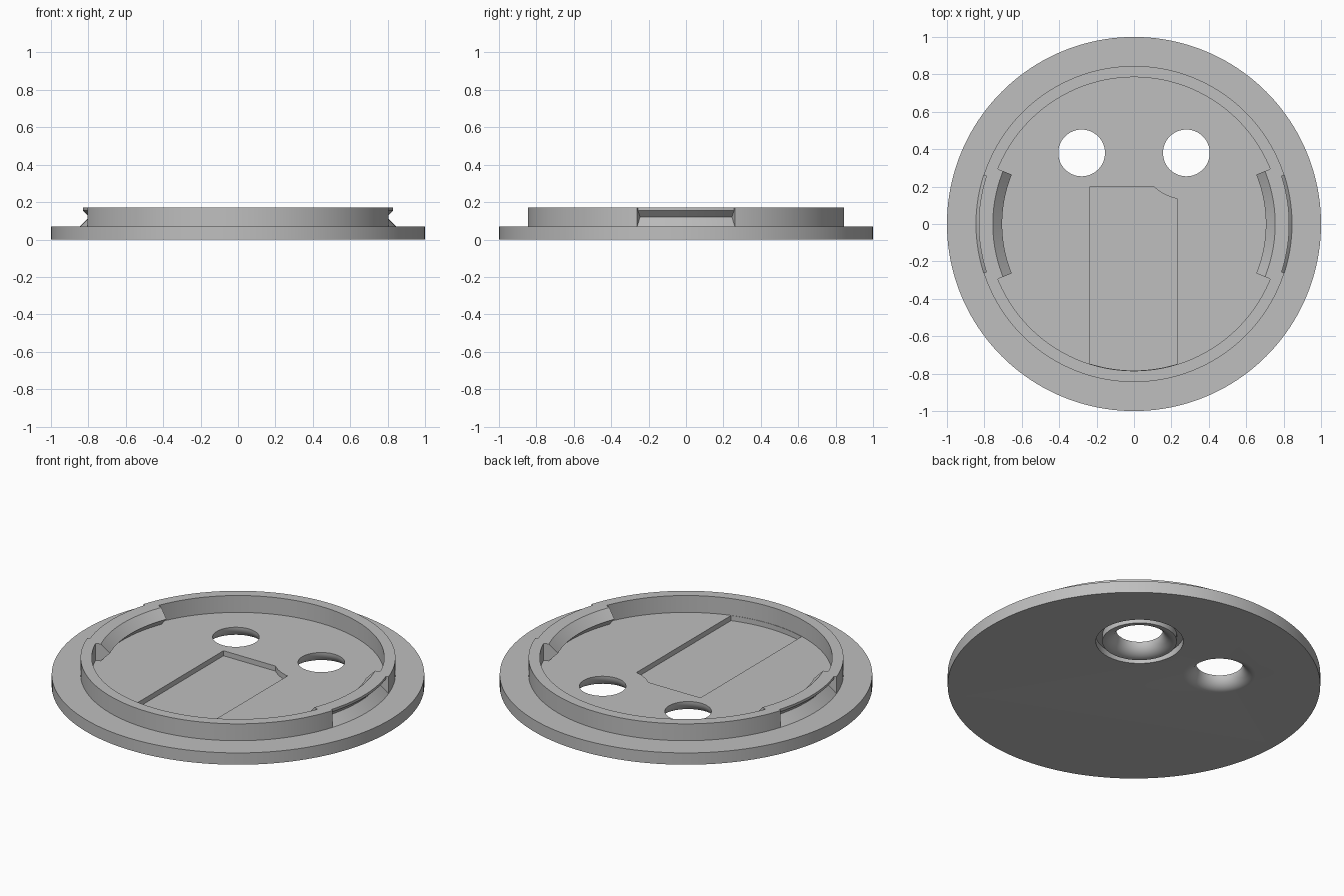
import bpy, bmesh, math

if "Cube" in bpy.data.objects:
    bpy.data.objects.remove(bpy.data.objects["Cube"])

grey = bpy.data.materials.new("plain_grey")
grey.diffuse_color = (0.52, 0.52, 0.52, 1)
grey.use_nodes = True
grey.node_tree.nodes["Principled BSDF"].inputs["Base Color"].default_value = grey.diffuse_color


def make(name, bm):
    bmesh.ops.recalc_face_normals(bm, faces=bm.faces)
    me = bpy.data.meshes.new(name)
    bm.to_mesh(me)
    bm.free()
    ob = bpy.data.objects.new(name, me)
    bpy.context.collection.objects.link(ob)
    me.materials.append(grey)
    return ob


def sector(name, profile, a0, a1, n, centre=(0, 0)):
    """Sweep a closed (radius, z) profile round the z axis, capped if it is not a full turn."""
    bm = bmesh.new()
    full = a1 - a0 >= 360
    rings = []
    for i in range(n if full else n + 1):
        a = math.radians(a0 + (a1 - a0) * i / n)
        rings.append([bm.verts.new((centre[0] + r * math.cos(a), centre[1] + r * math.sin(a), z))
                      for r, z in profile])
    k = len(profile)
    for i in range(n):
        p, q = rings[i], rings[(i + 1) % len(rings)]
        for j in range(k):
            bm.faces.new((p[j], p[(j + 1) % k], q[(j + 1) % k], q[j]))
    if not full:
        bm.faces.new(rings[0])
        bm.faces.new(rings[-1])
    bmesh.ops.remove_doubles(bm, verts=bm.verts, dist=1e-6)
    return make(name, bm)


def prism(name, outline, z0, z1):
    bm = bmesh.new()
    face = bm.faces.new([bm.verts.new((x, y, z0)) for x, y in outline])
    ext = bmesh.ops.extrude_face_region(bm, geom=[face])
    for v in ext["geom"]:
        if isinstance(v, bmesh.types.BMVert):
            v.co.z = z1
    return make(name, bm)


def arc(cx, cy, r, a0, a1, n):
    return [(cx + r * math.cos(math.radians(a0 + (a1 - a0) * i / n)),
             cy + r * math.sin(math.radians(a0 + (a1 - a0) * i / n))) for i in range(n + 1)]


def cut(target, cutter):
    mod = target.modifiers.new("cut", 'BOOLEAN')
    mod.operation = 'DIFFERENCE'
    mod.solver = 'EXACT'
    mod.object = cutter
    cutter.hide_render = True
    bpy.context.view_layer.objects.active = target
    bpy.ops.object.modifier_apply(modifier=mod.name)
    bpy.data.objects.remove(cutter)


T, TOP = 0.07, 0.17          # plate thickness, rim height
R_OUT, R_IN = 0.845, 0.785   # rim radii
HX, HY, HR = 0.28, 0.38, 0.125

# Base plate
plate = prism("base_plate", arc(0, 0, 1, 0, 360, 160)[:-1], 0, T)

# Two holes, rounded over on the underside
fillet = [(HR + T - T * math.sin(math.radians(a)), T - T * math.cos(math.radians(a)))
          for a in range(0, 91, 9)]
hole = [(0, -0.02), (HR + T, -0.02)] + fillet + [(HR, 0.1), (0, 0.1)]
for s in (-1, 1):
    bm = bmesh.new()
    verts = [bm.verts.new((r, 0, z)) for r, z in hole]
    edges = [bm.edges.new(verts[i:i + 2]) for i in range(len(verts) - 1)]
    bmesh.ops.spin(bm, geom=verts + edges, cent=(0, 0, 0), axis=(0, 0, 1),
                   angle=math.tau, steps=64)
    bmesh.ops.remove_doubles(bm, verts=bm.verts, dist=1e-5)
    bmesh.ops.translate(bm, verts=bm.verts, vec=(s * HX, HY, 0))
    cut(plate, make("hole_cutter", bm))

# Ring groove round the right hole, on the underside
cut(plate, sector("groove_cutter", [(0.2, -0.02), (0.235, -0.02), (0.235, 0.04), (0.2, 0.04)],
                  0, 360, 64, (HX, HY)))

# Shallow pocket in the floor, its corner curved clear of the right hole
x0, x1 = -0.235, 0.23
front = arc(0, 0, R_IN - 0.002, 270 - math.degrees(math.asin(-x0 / R_IN)),
            270 + math.degrees(math.asin(x1 / R_IN)), 16)
corner = arc(HX, HY, 0.25, 258.5, 226, 10)
cut(plate, prism("pocket_cutter", front + corner + [(x0, 0.2)], 0.04, 0.1))

# Raised rim in two plain arcs, with a notched clip and an inner bulge on each side
plain = [(R_OUT, T), (R_OUT, TOP), (R_IN, TOP), (R_IN, T)]
notched = [(R_OUT, T), (0.795, 0.12), (0.83, 0.155), (0.83, TOP), (R_IN, TOP), (R_IN, T)]
bulge = [(R_IN, T), (R_IN, TOP), (0.755, TOP), (0.705, 0.12), (0.755, T)]
parts = [plate]
for side, a in (("right", 0), ("left", 180)):
    parts.append(sector("rim_" + ("back" if a == 0 else "front"), plain, a + 18, a + 162, 72))
    parts.append(sector("clip_notch_" + side, notched, a - 18, a + 18, 18))
    parts.append(sector("clip_bulge_" + side, bulge, a - 22, a + 22, 22))

# Smooth the curves, keep the edges sharp
bpy.ops.object.select_all(action='DESELECT')
for ob in parts:
    ob.select_set(True)
bpy.context.view_layer.objects.active = plate
bpy.ops.object.shade_smooth_by_angle(angle=math.radians(30))
